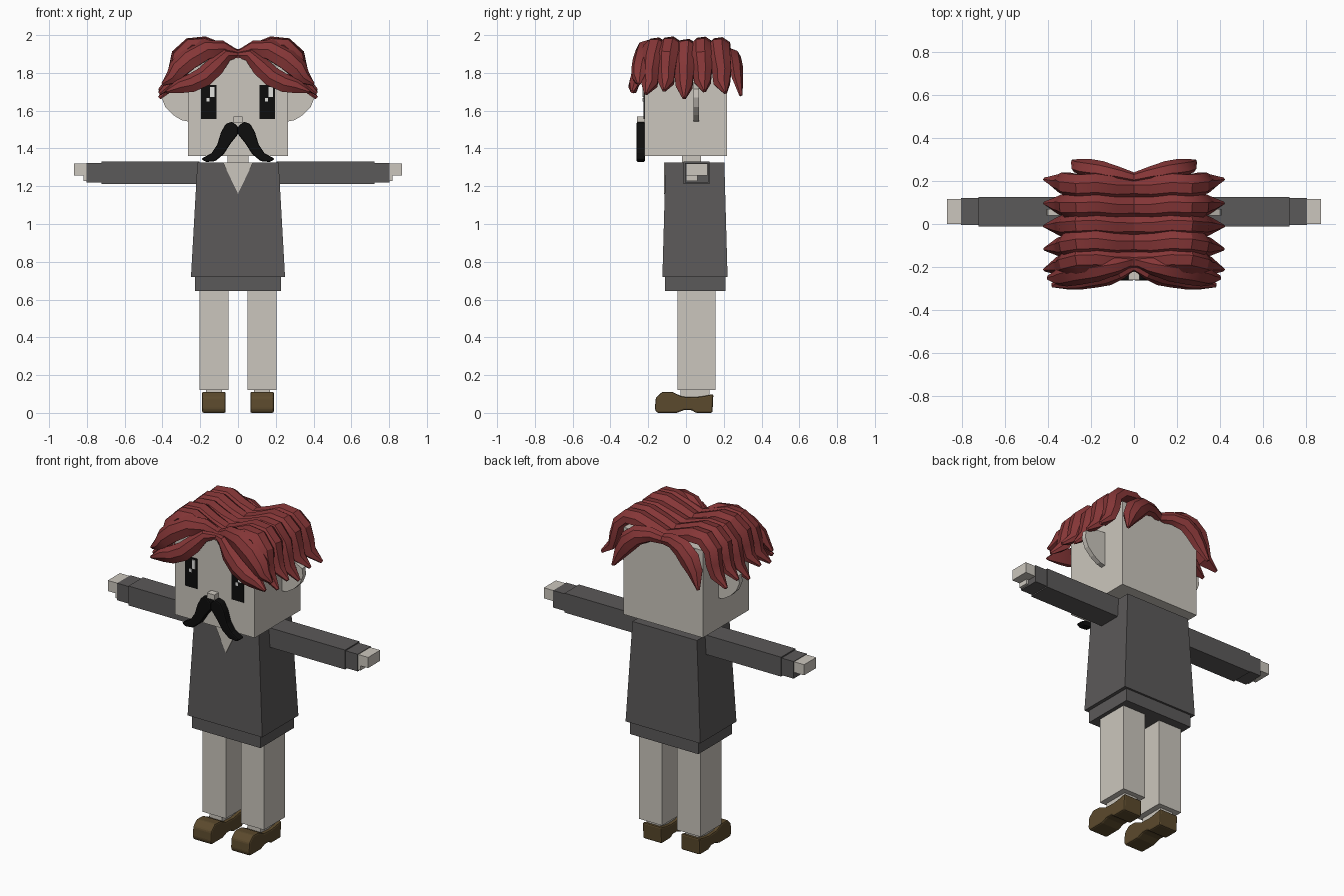
import bpy, bmesh, math
from mathutils import Vector

old = bpy.data.objects.get("Cube")
if old:
    bpy.data.objects.remove(old)


def material(name, rgb):
    m = bpy.data.materials.new(name)
    m.use_nodes = True
    col = (*rgb, 1)
    m.diffuse_color = col
    m.node_tree.nodes["Principled BSDF"].inputs["Base Color"].default_value = col
    return m


SKIN = material("pale_skin", (0.60, 0.565, 0.51))
CLOTH = material("charcoal_cloth", (0.105, 0.10, 0.10))
HAIR = material("auburn_hair", (0.235, 0.037, 0.038))
LEATHER = material("brown_leather", (0.105, 0.068, 0.026))
BLACK = material("black", (0.004, 0.004, 0.004))
WHITE = material("white", (0.75, 0.75, 0.73))
SIDES = (("left", 1), ("right", -1))


def finish(name, bm, mat, smooth=False):
    bmesh.ops.recalc_face_normals(bm, faces=bm.faces)
    me = bpy.data.meshes.new(name)
    bm.to_mesh(me)
    bm.free()
    me.materials.append(mat)
    ob = bpy.data.objects.new(name, me)
    bpy.context.collection.objects.link(ob)
    if smooth:
        bpy.ops.object.select_all(action='DESELECT')
        ob.select_set(True)
        bpy.context.view_layer.objects.active = ob
        bpy.ops.object.shade_smooth_by_angle(angle=math.radians(32))
    return ob


def box(name, x, y, z, mat, side=1, flare=0):
    """Box from ranges; flare widens the bottom."""
    bm = bmesh.new()
    bmesh.ops.create_cube(bm, size=1)
    for v in bm.verts:
        sx, sy, top = v.co.x > 0, v.co.y > 0, v.co.z > 0
        grow = 0 if top else flare
        v.co = (side * (x[sx] + (grow if sx else -grow)),
                y[sy] + (grow if sy else -grow) * 0.5, z[top])
    return finish(name, bm, mat)


def prism(name, outline, depth, mat, place, smooth=False, bevel=0):
    """Extrude a 2D outline; place maps (u, v, depth) to a point."""
    bm = bmesh.new()
    rings = [[bm.verts.new(place(u, v, d)) for u, v in outline] for d in depth]
    n = len(outline)
    for r in rings:
        bm.faces.new(r)
    for i in range(n):
        j = (i + 1) % n
        bm.faces.new((rings[0][i], rings[0][j], rings[1][j], rings[1][i]))
    ob = finish(name, bm, mat, smooth)
    if bevel:
        mod = ob.modifiers.new("soft_edges", 'BEVEL')
        mod.width = bevel
        mod.segments = 2
    return ob


# Ridged cross-section of a lock: (across, outward)
SECTION = [(-1, -0.7), (-0.95, 0.25), (-0.3, 0.95), (0.45, 0.8), (1, -0.1), (0.8, -0.7)]


def lock(name, path, widths, thick, outward, side):
    """Sweep the ridged section along a path, tapering to its tip."""
    bm = bmesh.new()
    pts = [Vector(p) for p in path]
    rings = []
    for i, p in enumerate(pts):
        t = (pts[min(i + 1, len(pts) - 1)] - pts[max(i - 1, 0)]).normalized()
        out = Vector(outward) if outward else p - Vector((0, p.y, 1.62))
        s = t.cross(out).normalized()
        n = s.cross(t)
        h = thick * min(1, widths[i] / max(widths) + 0.15)
        ring = []
        for a, b in SECTION:
            q = p + s * a * widths[i] + n * b * h
            ring.append(bm.verts.new((q.x * side, q.y, q.z)))
        rings.append(ring)
    k = len(SECTION)
    for r0, r1 in zip(rings, rings[1:]):
        for i in range(k):
            j = (i + 1) % k
            bm.faces.new((r0[i], r0[j], r1[j], r1[i]))
    bm.faces.new(rings[0])
    bm.faces.new(rings[-1])
    finish(name, bm, HAIR, True)


def front_plane(u, v, d):
    return (u, d, v)


# Head, neck and nose
box("head", (-0.265, 0.265), (-0.22, 0.217), (1.36, 1.885), SKIN)
box("neck", (-0.055, 0.055), (-0.02, 0.08), (1.25, 1.37), SKIN)
box("nose", (-0.025, 0.025), (-0.26, -0.215), (1.538, 1.57), SKIN)

# Dress with hem and neckline
box("dress", (-0.215, 0.215), (-0.108, 0.203), (0.72, 1.325), CLOTH, flare=0.034)
box("dress_hem", (-0.228, 0.228), (-0.112, 0.208), (0.645, 0.725), CLOTH)
prism("neckline", [(-0.08, 1.326), (0, 1.16), (0.08, 1.326)], (-0.117, -0.108), SKIN, front_plane)

# Eyes with glints
for name, x in (("left", 0.115), ("right", -0.195)):
    box(name + "_eye", (x, x + 0.08), (-0.225, -0.218), (1.555, 1.735), BLACK)
    box(name + "_eye_glint", (x + 0.047, x + 0.07), (-0.229, -0.222), (1.672, 1.725), WHITE)
    box(name + "_eye_spark", (x + 0.028, x + 0.044), (-0.229, -0.222), (1.648, 1.667), WHITE)

MOUSTACHE = [(0, 1.515), (0.03, 1.542), (0.065, 1.53), (0.09, 1.485), (0.11, 1.42),
             (0.14, 1.375), (0.195, 1.345), (0.17, 1.328), (0.12, 1.333), (0.075, 1.37),
             (0.04, 1.425), (0, 1.475)]
EAR = [(0.25, 1.54), (0.30, 1.55), (0.345, 1.578), (0.385, 1.62), (0.405, 1.67),
       (0.40, 1.715), (0.34, 1.745), (0.25, 1.75)]
SHOE = [(0.14, 0), (0.145, 0.10), (0.10, 0.09), (0.05, 0.083), (-0.02, 0.086), (-0.07, 0.11),
        (-0.125, 0.112), (-0.16, 0.08), (-0.165, 0.02), (-0.155, 0), (-0.05, 0),
        (-0.01, 0.015), (0.03, 0.015), (0.05, 0)]

for name, s in SIDES:
    # Moustache half and ear
    prism(name + "_moustache", MOUSTACHE, (-0.262, -0.217), BLACK,
          lambda u, v, d: (u * s, d, v), bevel=0.008)
    prism(name + "_ear", EAR, (0.04, 0.07), SKIN, lambda u, v, d: (u * s, d, v))
    # Arm
    box(name + "_sleeve", (0.205, 0.722), (-0.012, 0.125), (1.213, 1.33), CLOTH, s)
    box(name + "_cuff", (0.72, 0.802), (-0.005, 0.12), (1.22, 1.323), CLOTH, s)
    box(name + "_hand", (0.80, 0.868), (0.0, 0.115), (1.256, 1.32), SKIN, s)
    box(name + "_thumb", (0.80, 0.818), (0.0, 0.06), (1.228, 1.257), SKIN, s)
    # Leg and shoe
    box(name + "_leg", (0.05, 0.205), (-0.045, 0.155), (0.12, 0.66), SKIN, s)
    box(name + "_ankle", (0.085, 0.17), (-0.03, 0.125), (0.06, 0.121), SKIN, s)
    prism(name + "_shoe", SHOE, (0.065, 0.19), LEATHER,
          lambda u, v, d: (d * s, u, v), bevel=0.009)

    # Side locks, swept from the parting over the crown
    for i, y in enumerate((-0.17, -0.095, -0.01, 0.075, 0.165)):
        w = 0.015 * math.sin(i * 2.3)
        dy = 0.012 * (i - 2)
        path = [(0, y, 1.885), (0.09, y, 1.915 + w * 0.3), (0.18, y + 0.01, 1.95 + w * 0.5),
                (0.255, y + 0.005, 1.945 + w * 0.4), (0.315, y + dy * 0.5, 1.885 + w),
                (0.33, y + dy, 1.81 + w), (0.35, y + dy, 1.745 + w),
                (0.415, y + dy * 1.8, 1.69 + w * 1.6)]
        widths = [0.052, 0.058, 0.062, 0.062, 0.06, 0.052, 0.044, 0.008]
        lock(f"{name}_side_lock_{i + 1}", path, widths, 0.04, None, s)

    # Fringe locks, parted in the middle
    lock(name + "_upper_fringe",
         [(0, -0.17, 1.895), (0.08, -0.2, 1.93), (0.17, -0.225, 1.925), (0.26, -0.24, 1.875),
          (0.32, -0.25, 1.82), (0.35, -0.255, 1.775), (0.40, -0.25, 1.74)],
         [0.025, 0.045, 0.06, 0.065, 0.055, 0.04, 0.008], 0.04, (0.15, -0.8, 0.5), s)
    lock(name + "_lower_fringe",
         [(0, -0.2, 1.895), (0.06, -0.23, 1.895), (0.12, -0.25, 1.835), (0.18, -0.26, 1.78),
          (0.25, -0.27, 1.745), (0.31, -0.275, 1.73), (0.38, -0.285, 1.70)],
         [0.015, 0.035, 0.052, 0.055, 0.05, 0.04, 0.008], 0.035, (0.1, -0.9, 0.3), s)
    # Back locks
    lock(name + "_back_lock",
         [(0, 0.215, 1.885), (0.07, 0.235, 1.90), (0.15, 0.255, 1.885), (0.21, 0.265, 1.835),
          (0.25, 0.27, 1.77), (0.285, 0.29, 1.68)],
         [0.03, 0.04, 0.055, 0.06, 0.045, 0.008], 0.035, (0.1, 0.9, 0.3), s)
